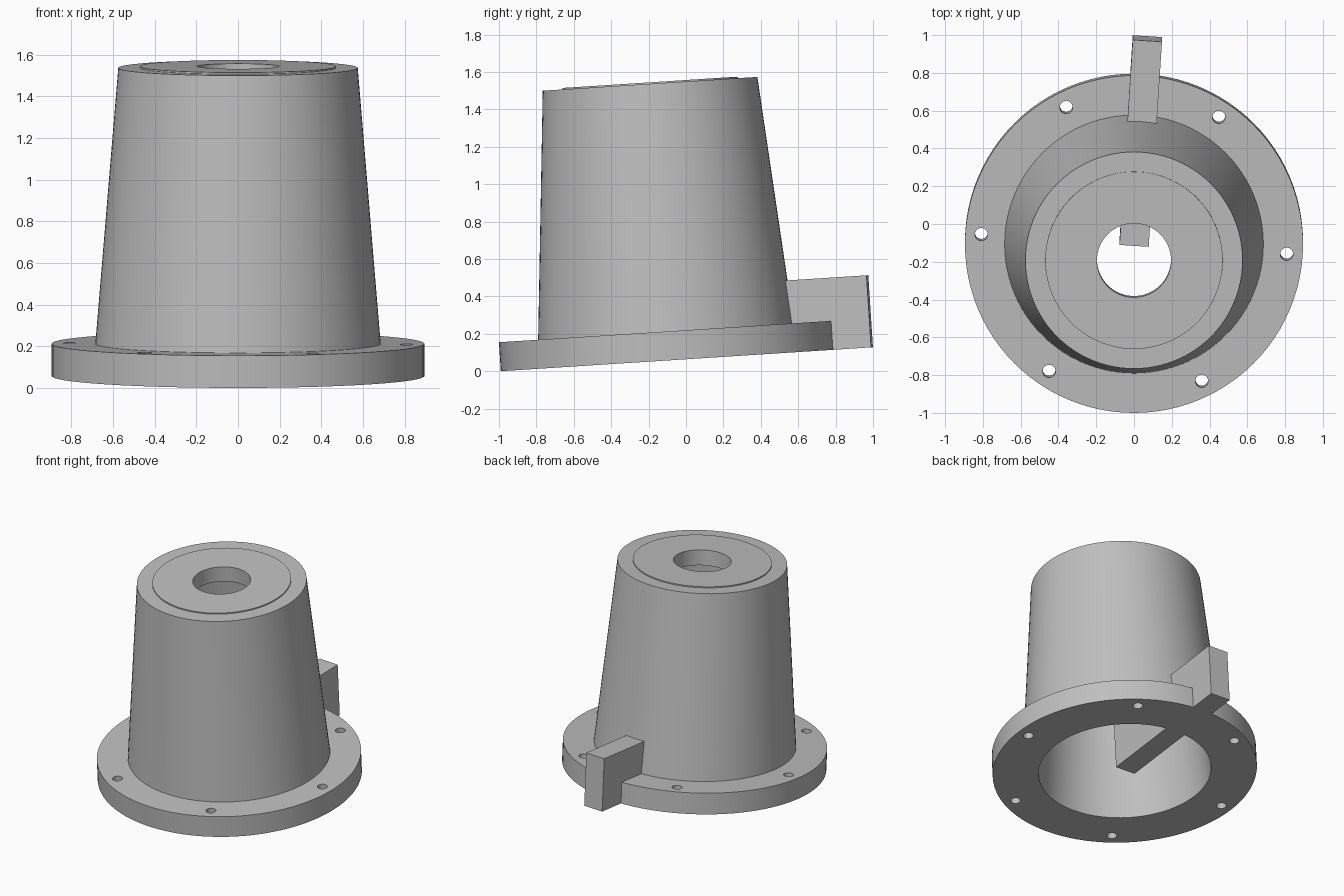
import bpy, bmesh
from math import radians, cos, sin, pi
from mathutils import Matrix, Vector

cube = bpy.data.objects.get("Cube")
if cube:
    bpy.data.objects.remove(cube, do_unlink=True)

SEGMENTS = 96
# The whole housing leans back slightly and is turned a little on its axis
POSE = (Matrix.Translation((0, -0.097, 0.058))
        @ Matrix.Rotation(radians(3.68), 4, 'X')
        @ Matrix.Rotation(radians(-3.7), 4, 'Z'))

grey = bpy.data.materials.new("plain grey")
grey.use_nodes = True
GREY = (0.52, 0.52, 0.52, 1)
grey.diffuse_color = GREY
grey.node_tree.nodes["Principled BSDF"].inputs["Base Color"].default_value = GREY


def make_object(name, bm):
    bmesh.ops.recalc_face_normals(bm, faces=bm.faces)
    mesh = bpy.data.meshes.new(name)
    bm.to_mesh(mesh)
    bm.free()
    mesh.materials.append(grey)
    obj = bpy.data.objects.new(name, mesh)
    bpy.context.collection.objects.link(obj)
    obj.matrix_world = POSE
    return obj


def lathe(name, profile):
    """Revolve a closed (radius, height) outline around the z axis."""
    bm = bmesh.new()
    verts = [bm.verts.new((r, 0, z)) for r, z in profile]
    edges = [bm.edges.new((v, verts[i - 1])) for i, v in enumerate(verts)]
    bmesh.ops.spin(bm, geom=verts + edges, cent=(0, 0, 0), axis=(0, 0, 1),
                   angle=2 * pi, steps=SEGMENTS)
    bmesh.ops.remove_doubles(bm, verts=bm.verts, dist=0.0001)
    return make_object(name, bm)


def select_only(obj):
    bpy.ops.object.select_all(action='DESELECT')
    obj.select_set(True)
    bpy.context.view_layer.objects.active = obj


# Flange and tapered hollow shell in one turned piece
shell = lathe("flanged_shell", [
    (0.585, 0), (0.895, 0), (0.895, 0.155), (0.685, 0.155),
    (0.575, 1.482), (0.465, 1.482)])

# Top plate with centre bore, standing slightly proud of the rim
top_plate = lathe("top_plate", [
    (0.196, 1.378), (0.472, 1.378), (0.47, 1.49), (0.196, 1.49)])

# Six bolt holes through the flange
bm = bmesh.new()
for i in range(6):
    a = i * pi / 3
    spot = Vector((0.81 * cos(a), 0.81 * sin(a), 0.08))
    bmesh.ops.create_cone(bm, cap_ends=True, segments=24, radius1=0.034,
                          radius2=0.034, depth=0.4,
                          matrix=Matrix.Translation(spot))
cutter = make_object("bolt_hole_cutter", bm)
cutter.hide_render = True
bpy.context.view_layer.update()
cut = shell.modifiers.new("bolt_holes", 'BOOLEAN')
cut.operation = 'DIFFERENCE'
cut.solver = 'EXACT'
cut.object = cutter
select_only(shell)
bpy.ops.object.modifier_apply(modifier=cut.name)
bpy.data.objects.remove(cutter, do_unlink=True)

for part in (shell, top_plate):
    select_only(part)
    bpy.ops.object.shade_smooth_by_angle(angle=radians(30))

# Radial fin running from the axis out past the flange
bm = bmesh.new()
bmesh.ops.create_cube(bm, size=1, matrix=Matrix.Translation((0, 0.551, 0.193))
                      @ Matrix.Diagonal((0.155, 1.09, 0.386, 1)))
make_object("radial_fin", bm)
